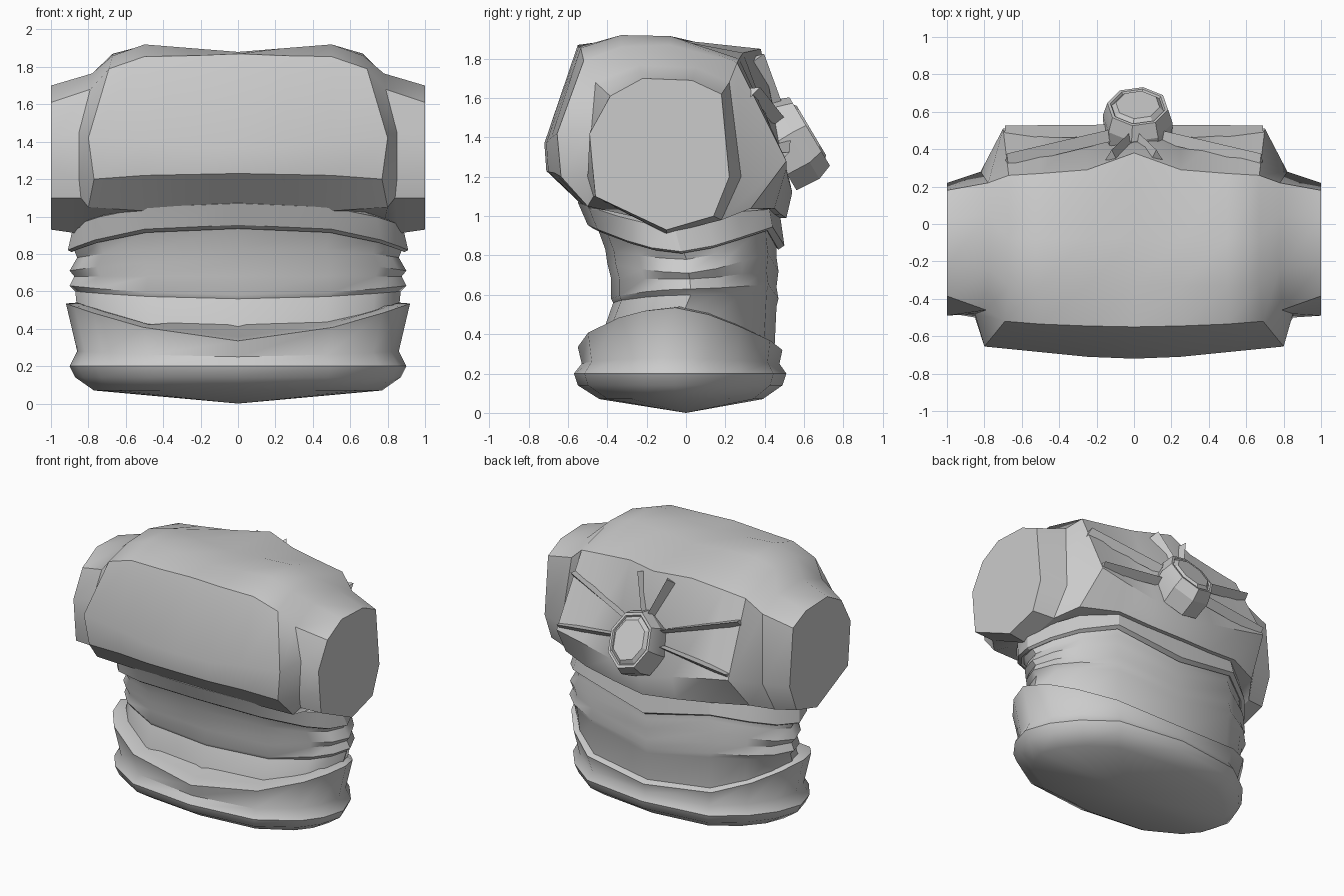
import bpy, bmesh, math
from mathutils import Vector


def finish(name, bm, angle=30):
    bmesh.ops.recalc_face_normals(bm, faces=bm.faces)
    me = bpy.data.meshes.new(name)
    bm.to_mesh(me)
    bm.free()
    ob = bpy.data.objects.new(name, me)
    bpy.context.collection.objects.link(ob)
    bpy.ops.object.select_all(action='DESELECT')
    ob.select_set(True)
    bpy.context.view_layer.objects.active = ob
    bpy.ops.object.shade_smooth_by_angle(angle=math.radians(angle))
    return ob


def loft(name, rings, angle=30, tip=None):
    """Skin closed rings; first end is a flat cap or a fan to a tip."""
    bm = bmesh.new()
    vs = [[bm.verts.new(p) for p in r] for r in rings]
    n = len(vs[0])
    for a, b in zip(vs, vs[1:]):
        for i in range(n):
            j = (i + 1) % n
            bm.faces.new((a[i], a[j], b[j], b[i]))
    if tip:
        t = bm.verts.new(tip)
        for i in range(n):
            bm.faces.new((vs[0][i], t, vs[0][(i + 1) % n]))
    else:
        bm.faces.new(vs[0])
    bm.faces.new(vs[-1])
    return finish(name, bm, angle)


# Chest and arm stubs: side-to-side loft of y/z sections
mid = [(0, y, z) for y, z in [(-.5, 1.03), (-.71, 1.23), (-.72, 1.37), (-.55, 1.87), (-.33, 1.88),
                              (-.08, 1.88), (.38, 1.85), (.54, 1.12), (.51, .99), (0, 1)]]
inner = [(.25, y, z) for y, z in [(-.49, 1.03), (-.7, 1.225), (-.71, 1.37), (-.545, 1.86), (-.33, 1.9),
                                  (-.08, 1.9), (.29, 1.83), (.52, 1.19), (.48, 1.01), (0, .99)]]
half = [(.5, y, z) for y, z in [(-.48, 1.03), (-.67, 1.22), (-.685, 1.4), (-.535, 1.855), (-.33, 1.92),
                                (-.08, 1.915), (.27, 1.8), (.51, 1.24), (.45, 1.04), (0, .98)]]
edge = [(.8, -.5, 1.05), (.77, -.635, 1.2), (.8, -.655, 1.42), (.69, -.52, 1.79), (.67, -.33, 1.86),
        (.67, -.08, 1.87), (.67, .26, 1.78), (.7, .51, 1.28), (.75, .33, 1.04), (.78, -.1, .96)]
arm = [(.84, -.47, 1.1), (.85, -.5, 1.2), (.85, -.48, 1.45), (.79, -.46, 1.68), (.78, -.24, 1.765),
       (.78, .05, 1.755), (.78, .22, 1.68), (.82, .28, 1.2), (.85, .18, .98), (.86, -.1, .91)]
cap = [(1, y, z) for y, z in [(-.46, 1.1), (-.475, 1.25), (-.49, 1.42), (-.385, 1.61), (-.22, 1.7),
                              (.03, 1.69), (.18, 1.62), (.22, 1.2), (.14, 1), (-.1, .93)]]
right = [inner, half, edge, arm, cap]
left = [[(-x, y, z) for x, y, z in r] for r in reversed(right)]
loft("chest", left + [mid] + right, 30)

# Waist rings: rounded outline with separate front, side and back heights
PLAN = [(0, -1), (.55, -.9), (.84, -.6), (.95, -.35), (1, -.05), (.93, .28), (.79, .58), (.55, .88)]
PLAN = PLAN + [(0, 1)] + [(-x, y) for x, y in reversed(PLAN[1:])]


def ring(rx, yf, yb, zf, zs, zb, p=2, dip=0):
    out = []
    for u, v in PLAN:
        w = abs(u) ** (p if v < 0 else max(p, 2.5))
        z = (zf if v < 0 else zb) * (1 - w) + zs * w
        if v > 0:
            z -= dip * max(0, 1 - abs(u) / .55)
        out.append((u * rx, (yf + yb) / 2 + v * (yb - yf) / 2, z))
    return out


loft("midriff", [ring(*r) for r in [
    (.84, -.46, .44, .2, .25, .2),
    (.86, -.44, .45, .36, .5, .33),
    (.87, -.37, .46, .56, .6, .62, 2, .08),
    (.9, -.38, .47, .58, .63, .66, 2, .08),
    (.875, -.38, .46, .68, .68, .73, 3, .09),
    (.9, -.40, .47, .76, .71, .83, 3, .11),
    (.86, -.41, .46, .83, .78, .91, 3, .12),
    (.88, -.45, .46, .94, .83, .97, 3, .12)]], 32)

loft("chest_band", [ring(*r) for r in [
    (.85, -.43, .44, .97, .83, .98, 3, .12),
    (.89, -.47, .47, .935, .81, .95, 3, .12),
    (.91, -.50, .50, .955, .82, .97, 3, .12),
    (.88, -.55, .48, 1.07, .95, 1.09, 3, .1),
    (.72, -.48, .40, 1.1, 1.02, 1.1, 3, .07)]], 32)

# Hip garment with dipping front and back lip
loft("hips", [ring(*r) for r in [
    (.77, -.44, .39, .07, .07, .07),
    (.87, -.55, .49, .14, .14, .14),
    (.9, -.57, .51, .2, .2, .2),
    (.86, -.53, .475, .25, .28, .25, 1.7),
    (.92, -.55, .49, .335, .535, .32, 1.7),
    (.86, -.46, .44, .355, .54, .345, 1.7)]], 45, tip=(0, 0, 0))

# Back ornament: faceted tilted gem in a mount
nrm = Vector((0, .86, .51)).normalized()
up = Vector((0, -.51, .86)).normalized()
ctr = Vector((.02, .62, 1.425))


def facet(k, d):
    pts = []
    for i in range(8):
        a = math.radians(45 * i + 10)
        pts.append(ctr + nrm * d + Vector((math.cos(a) * .165 * k, 0, 0)) + up * math.sin(a) * .205 * k)
    return pts


loft("back_mount", [facet(1.1, -.2), facet(1.15, -.07), facet(1.0, .01), facet(.9, .01),
                    facet(.85, -.005)], 20)
loft("back_gem", [facet(.86, -.03), facet(.86, -.003), facet(.72, .02)], 20)


# Raised rays spreading over the back
def ray(name, a, b, w):
    a, b = Vector(a), Vector(b)
    d = (b - a).normalized()
    out = Vector((0, .9, .44))
    side = d.cross(out).normalized()
    sec = lambda c, s: [c - side * s - out * .03, c + out * .035, c + side * s - out * .03]
    loft(name, [sec(a, w * .5), sec(b, w)], 20)


for s, tag in ((1, "right"), (-1, "left")):
    ray("upper_ray_" + tag, (s * .1, .48, 1.47), (s * .68, .345, 1.64), .025)
    ray("lower_ray_" + tag, (s * .1, .5, 1.38), (s * .69, .495, 1.31), .025)
    ray("top_ray_" + tag, (s * .02, .46, 1.55), (s * .12, .365, 1.81), .035)
